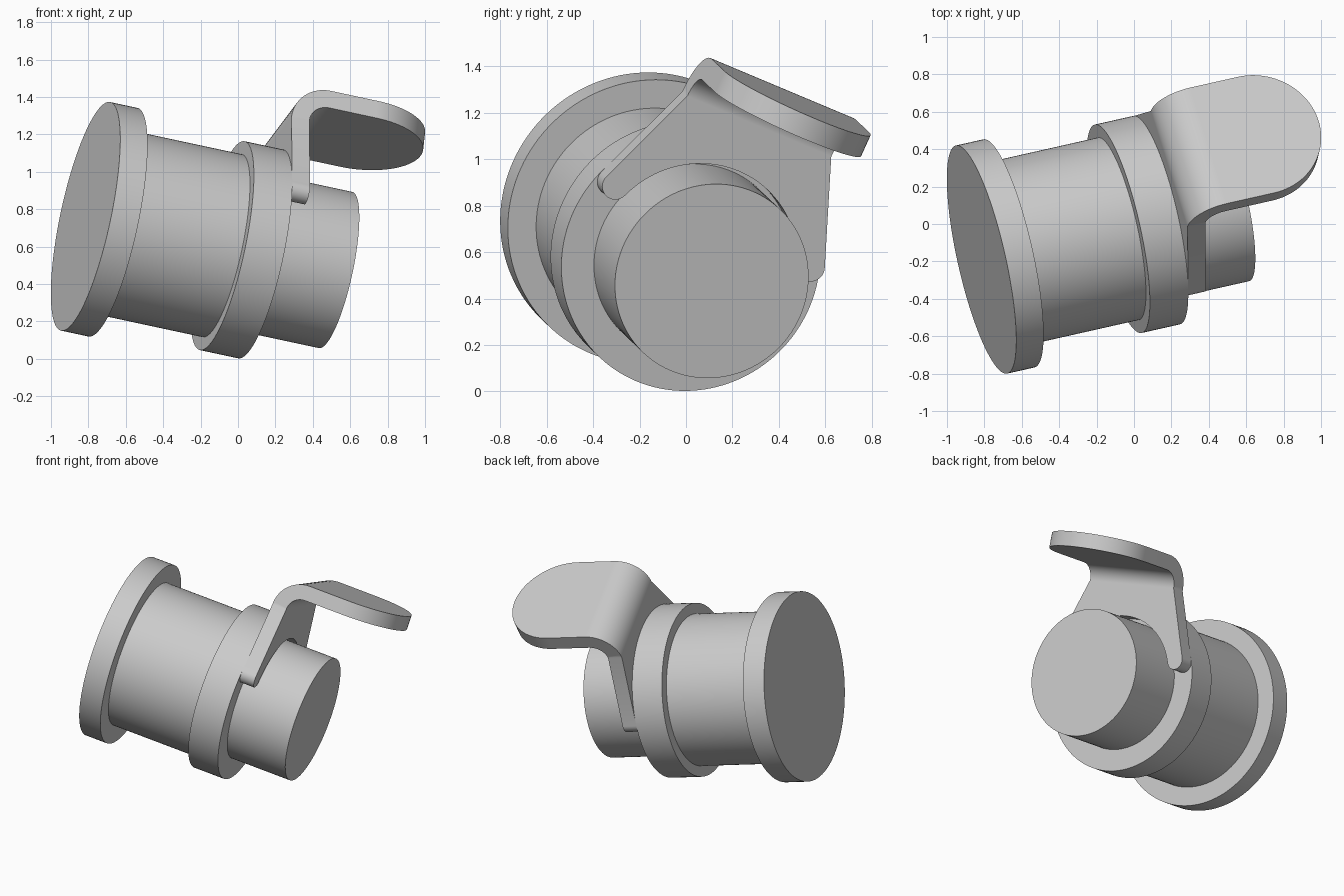
import bpy, bmesh
from math import cos, sin, radians, pi
from mathutils import Matrix, Vector

cube = bpy.data.objects.get("Cube")
if cube:
    bpy.data.objects.remove(cube, do_unlink=True)

# Tilted local frame: x runs along the barrel, z is the normal of the thumb tab
along = Vector((0.955, 0.215, -0.205)).normalized()
across = Vector((-0.279, 0.884, -0.371))
across = (across - along * across.dot(along)).normalized()
up = along.cross(across)
FRAME = Matrix((along, across, up)).transposed().to_4x4()
FRAME.translation = (-0.815, -0.19, 0.762)

grey = bpy.data.materials.new("plain_grey")
grey.use_nodes = True
GREY = (0.6, 0.6, 0.6, 1)
grey.diffuse_color = GREY
grey.node_tree.nodes["Principled BSDF"].inputs["Base Color"].default_value = GREY


def finish(name, bm):
    bmesh.ops.recalc_face_normals(bm, faces=bm.faces[:])
    mesh = bpy.data.meshes.new(name)
    bm.to_mesh(mesh)
    bm.free()
    mesh.materials.append(grey)
    obj = bpy.data.objects.new(name, mesh)
    bpy.context.collection.objects.link(obj)
    obj.matrix_world = FRAME
    bpy.ops.object.select_all(action='DESELECT')
    obj.select_set(True)
    bpy.context.view_layer.objects.active = obj
    bpy.ops.object.shade_smooth_by_angle(angle=radians(30))
    return obj


def drum(name, start, end, radius):
    bm = bmesh.new()
    place = Matrix.Translation(((start + end) / 2, 0, 0)) @ Matrix.Rotation(pi / 2, 4, 'Y')
    bmesh.ops.create_cone(bm, cap_ends=True, segments=128, radius1=radius,
                          radius2=radius, depth=end - start, matrix=place)
    finish(name, bm)


def arc(cx, cy, radius, start, end, steps):
    angles = [radians(start + (end - start) * i / steps) for i in range(steps + 1)]
    return [(cx + radius * cos(t), cy + radius * sin(t)) for t in angles]


def prism(bm, points, offset):
    face = bm.faces.new([bm.verts.new(p) for p in points])
    extruded = bmesh.ops.extrude_face_region(bm, geom=[face], use_keep_orig=True)
    moved = [v for v in extruded["geom"] if isinstance(v, bmesh.types.BMVert)]
    bmesh.ops.translate(bm, verts=moved, vec=offset)


# Barrel: wide end cap, body, collar and narrow nose
drum("end_cap", 0, 0.153, 0.625)
drum("barrel_body", 0.153, 0.765, 0.5)
drum("collar", 0.765, 0.98, 0.571)
drum("nose", 0.98, 1.4, 0.427)

# Lever: forked plate against the collar, a bend, and a rounded thumb tab
BACK, THICK, HALF, TOP, BEND = 0.98, 0.1, 0.35, 0.864, 0.2
bend_x, bend_z = BACK + BEND, TOP - BEND
lever = bmesh.new()

# Forked plate: one half outline, mirrored, joined by the arc around the nose
half = [(-HALF, bend_z)] + arc(-0.475, 0.185, 0.06, 158, 338.7, 16)
saddle = arc(0, 0, 0.45, 158.7, 21.3, 48)[1:-1]
outline = half + saddle + [(-y, z) for y, z in reversed(half)]
prism(lever, [(BACK, y, z) for y, z in outline], (THICK, 0, 0))

# Bend
curve = arc(bend_x, bend_z, BEND, 180, 90, 14) + arc(bend_x, bend_z, BEND - THICK, 90, 180, 14)
prism(lever, [(x, -HALF, z) for x, z in curve], (0, 2 * HALF, 0))

# Thumb tab
tab = [(bend_x, HALF), (bend_x, -HALF)] + arc(1.445, 0, HALF, -90, 90, 48)
prism(lever, [(x, y, TOP) for x, y in tab], (0, 0, -THICK))

# Weld the three pieces and drop the hidden seam faces
bmesh.ops.remove_doubles(lever, verts=lever.verts[:], dist=0.0005)
seams = [f for f in lever.faces if all(len(e.link_faces) > 2 for e in f.edges)]
bmesh.ops.delete(lever, geom=seams, context='FACES_ONLY')
lever_obj = finish("thumb_lever", lever)
weighted = lever_obj.modifiers.new("even_shading", 'WEIGHTED_NORMAL')
weighted.keep_sharp = True
